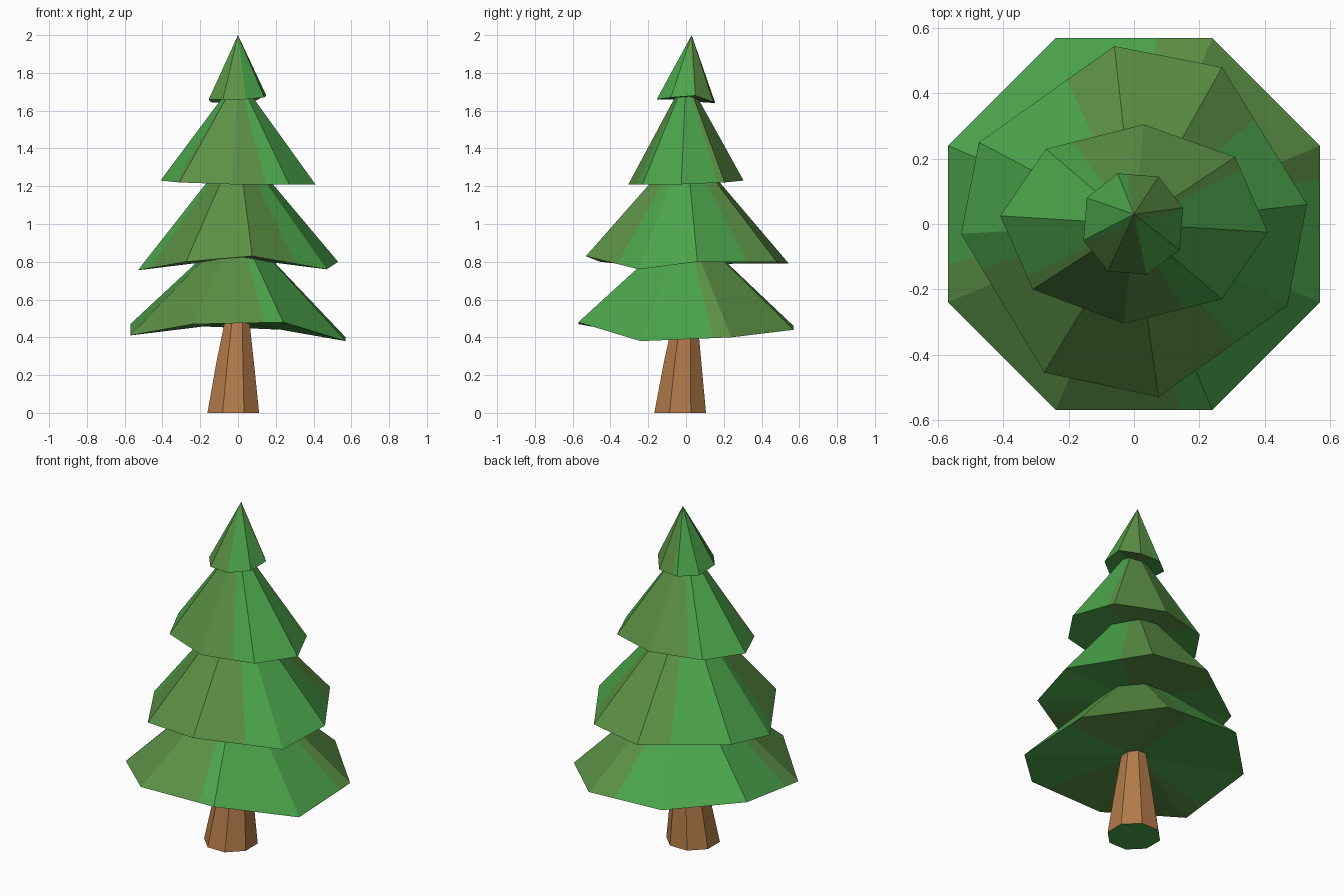
import bpy, bmesh, math
from mathutils import Vector

if "Cube" in bpy.data.objects:
    bpy.data.objects.remove(bpy.data.objects["Cube"])


def material(name, rgb):
    m = bpy.data.materials.new(name)
    m.diffuse_color = (*rgb, 1)
    m.use_nodes = True
    m.node_tree.nodes["Principled BSDF"].inputs["Base Color"].default_value = m.diffuse_color
    return m


GREEN = material("leaf_green", (0.072, 0.376, 0.072))
OLIVE = material("olive_green", (0.107, 0.283, 0.061))
BROWN = material("bark_brown", (0.445, 0.195, 0.067))


def finish(bm, name, mats):
    bmesh.ops.recalc_face_normals(bm, faces=bm.faces[:])
    me = bpy.data.meshes.new(name)
    bm.to_mesh(me)
    bm.free()
    for m in mats:
        me.materials.append(m)
    ob = bpy.data.objects.new(name, me)
    bpy.context.collection.objects.link(ob)
    return ob


def bridge(bm, a, b):
    n = len(a)
    for i in range(n):
        j = (i + 1) % n
        bm.faces.new((a[i], a[j], b[j], b[i]))


def fan(bm, ring, tip):
    v = bm.verts.new(tip)
    n = len(ring)
    for i in range(n):
        bm.faces.new((ring[i], ring[(i + 1) % n], v))


def tier(name, rim, apex, top, under, splits):
    """Uneven eight-sided skirt; olive between splits 0-1 and 2-3 (degrees)."""
    bm = bmesh.new()
    apex = Vector(apex)
    pts = [Vector(p) for p in rim]
    ring = [bm.verts.new(p) for p in pts]
    if top is None:
        fan(bm, ring, apex)
    else:
        upper = [bm.verts.new(p.lerp(apex, (top - p.z) / (apex.z - p.z))) for p in pts]
        bridge(bm, ring, upper)
        bm.faces.new(upper)
    fan(bm, ring, (0, 0, under))
    # split the foliage where its two greens meet
    for s in splits:
        a = math.radians(s)
        bmesh.ops.bisect_plane(bm, geom=bm.verts[:] + bm.edges[:] + bm.faces[:],
                               dist=1e-5, plane_co=(0, 0, 0),
                               plane_no=(-math.sin(a), math.cos(a), 0))
    for f in bm.faces:
        c = f.calc_center_median()
        d = math.degrees(math.atan2(c.y, c.x)) % 360
        f.material_index = int(splits[0] < d < splits[1] or splits[2] < d < splits[3])
    return finish(bm, name, (GREEN, OLIVE))


# trunk: leaning tapered octagon with a green base
bm = bmesh.new()
rings = []
for cx, cy, z, r in ((-0.025, -0.031, 0, 0.148), (-0.015, -0.018, 0.27, 0.107),
                     (-0.004, -0.003, 0.5, 0.068)):
    rings.append([bm.verts.new((cx + r * math.cos(math.radians(22.5 + 45 * i)),
                                cy + r * math.sin(math.radians(22.5 + 45 * i)), z))
                  for i in range(8)])
bridge(bm, rings[0], rings[1])
bridge(bm, rings[1], rings[2])
base = bm.faces.new(rings[0])
base.material_index = 1
bm.faces.new(rings[2])
finish(bm, "trunk", (BROWN, GREEN))

# foliage tiers, bottom to top
tier("bottom_branches",
     [(0.57, 0.24, 0.40), (0.24, 0.57, 0.44), (-0.24, 0.57, 0.46), (-0.57, 0.24, 0.47),
      (-0.57, -0.24, 0.41), (-0.24, -0.57, 0.47), (0.24, -0.57, 0.48), (0.57, -0.24, 0.38)],
     (0, 0, 1.0), 0.83, 0.48, (14, 83, 192, 284))
tier("lower_middle_branches",
     [(0.53, 0.06, 0.80), (0.27, 0.48, 0.80), (-0.06, 0.545, 0.79), (-0.475, 0.25, 0.79),
      (-0.53, -0.03, 0.755), (-0.275, -0.455, 0.80), (0.075, -0.53, 0.83), (0.47, -0.25, 0.76)],
     (0, 0, 1.43), 1.24, 0.82, (41, 115, 196, 310))
tier("upper_middle_branches",
     [(0.41, -0.025, 1.21), (0.31, 0.205, 1.22), (0.03, 0.305, 1.23), (-0.27, 0.23, 1.23),
      (-0.41, 0.025, 1.23), (-0.31, -0.20, 1.22), (-0.03, -0.305, 1.21), (0.27, -0.23, 1.21)],
     (0, 0, 1.78), 1.69, 1.23, (27, 127, 206, 300))
tier("top_branches",
     [(0.15, 0.05, 1.68), (0.075, 0.145, 1.645), (-0.05, 0.155, 1.64), (-0.145, 0.08, 1.645),
      (-0.155, -0.05, 1.66), (-0.08, -0.145, 1.66), (0.04, -0.155, 1.66), (0.14, -0.08, 1.67)],
     (0, 0.03, 2.0), None, 1.67, (18, 97, 200, 284))
